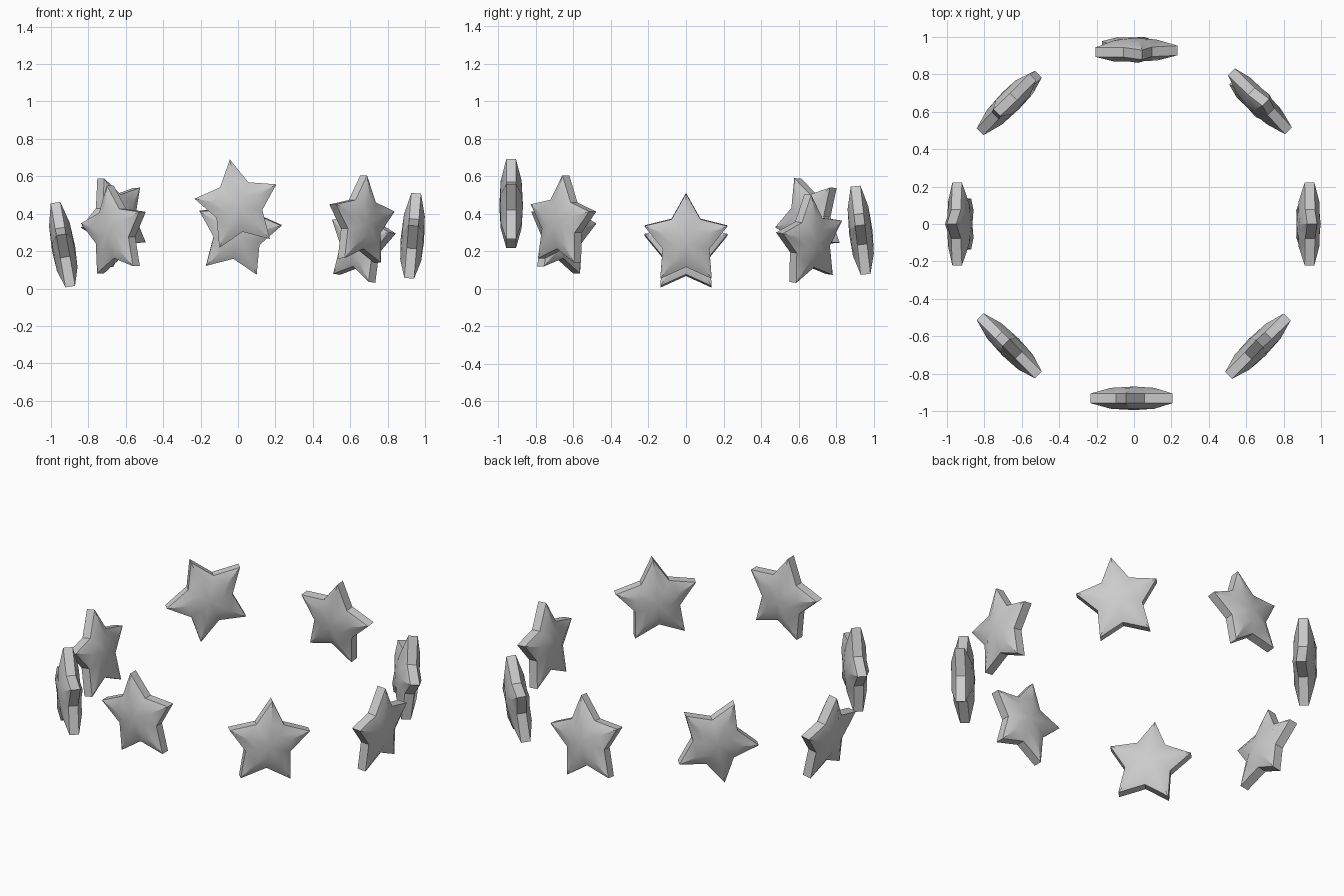
import bpy, bmesh
from math import sin, cos, pi, radians
from mathutils import Matrix

if "Cube" in bpy.data.objects:
    bpy.data.objects.remove(bpy.data.objects["Cube"])

RX, RZ = 0.2335, 0.252      # star half-width and height radii
NOTCH = 0.56                # notch radius / tip radius


def ring(bm, scale, y):
    """Ten-point star outline at depth y."""
    vs = []
    for i in range(10):
        a = pi / 2 + i * pi / 5
        k = scale * (NOTCH if i % 2 else 1)
        vs.append(bm.verts.new((RX * k * cos(a), y, RZ * k * sin(a))))
    return vs


def bridge(bm, a, b):
    for i in range(10):
        j = (i + 1) % 10
        bm.faces.new((a[i], a[j], b[j], b[i]))


# pillowed star: narrow rim wall, domed on both faces
bm = bmesh.new()
rims = []
for s in (-1, 1):
    rim = ring(bm, 1.0, s * 0.026)
    mid = ring(bm, 0.53, s * 0.056)
    top = bm.verts.new((0, s * 0.063, 0))
    bridge(bm, rim, mid)
    for i in range(10):
        bm.faces.new((mid[i], mid[(i + 1) % 10], top))
    rims.append(rim)
bridge(bm, *rims)
bmesh.ops.recalc_face_normals(bm, faces=bm.faces)
mesh = bpy.data.meshes.new("star")
bm.to_mesh(mesh)
bm.free()

# name, azimuth, height, outward lean, spin (degrees)
stars = [
    ("front", 0, 0.442, 0, 10),
    ("front_right", 45, 0.353, -1, -5),
    ("right", 90, 0.258, 4.7, 0),
    ("back_right", 135, 0.255, 6, 9),
    ("back", 180, 0.300, -6.5, 10),
    ("back_left", 225, 0.363, 2, 190.5),
    ("left", 270, 0.211, 10, 0),
    ("front_left", 315, 0.302, 0, 8),
]

# ring of stars facing outward
for name, az, z, lean, spin in stars:
    ob = bpy.data.objects.new("star_" + name, mesh)
    bpy.context.collection.objects.link(ob)
    ob.matrix_world = (Matrix.Rotation(radians(az), 4, 'Z')
                       @ Matrix.Translation((0, -0.932, z))
                       @ Matrix.Rotation(radians(lean), 4, 'X')
                       @ Matrix.Rotation(radians(-spin), 4, 'Y'))

ob.select_set(True)
bpy.context.view_layer.objects.active = ob
bpy.ops.object.shade_smooth_by_angle(angle=radians(35))
